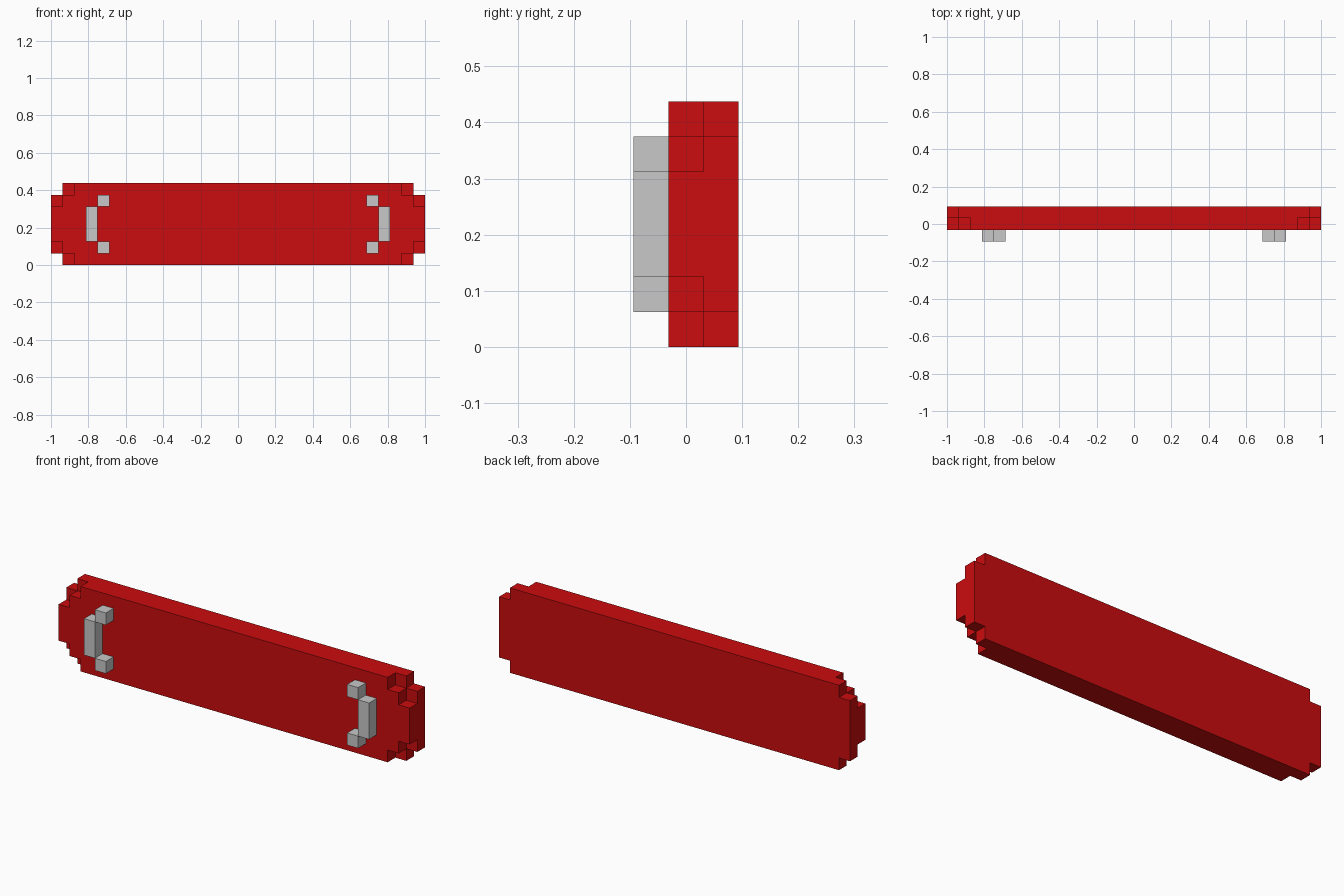
import bpy, bmesh

if "Cube" in bpy.data.objects:
    bpy.data.objects.remove(bpy.data.objects["Cube"])

U = 1 / 16          # one block unit


def material(name, rgb):
    m = bpy.data.materials.new(name)
    m.diffuse_color = (*rgb, 1)
    m.use_nodes = True
    m.node_tree.nodes["Principled BSDF"].inputs["Base Color"].default_value = m.diffuse_color
    return m


RED = material("red", (0.60, 0.0038, 0.0045))
GREY = material("light grey", (0.58, 0.58, 0.58))


def finish(name, bm, mat):
    bmesh.ops.recalc_face_normals(bm, faces=bm.faces)
    mesh = bpy.data.meshes.new(name)
    bm.to_mesh(mesh)
    bm.free()
    mesh.materials.append(mat)
    bpy.context.collection.objects.link(bpy.data.objects.new(name, mesh))


def stepped_plate(name, quarter, y0, y1):
    """Extrude an outline mirrored from its upper right quarter (units, about z = 3.5)."""
    right = quarter + [(x, -z) for x, z in reversed(quarter)]
    outline = right + [(-x, z) for x, z in reversed(right)]
    bm = bmesh.new()
    face = bm.faces.new([bm.verts.new((x * U, y0 * U, (z + 3.5) * U)) for x, z in outline])
    new = bmesh.ops.extrude_face_region(bm, geom=[face])["geom"]
    bmesh.ops.translate(bm, vec=(0, (y1 - y0) * U, 0),
                        verts=[v for v in new if isinstance(v, bmesh.types.BMVert)])
    finish(name, bm, RED)


def box(bm, x0, x1, y0, y1, z0, z1):
    verts = bmesh.ops.create_cube(bm, size=1)["verts"]
    bmesh.ops.scale(bm, vec=((x1 - x0) * U, (y1 - y0) * U, (z1 - z0) * U), verts=verts)
    bmesh.ops.translate(bm, verts=verts,
                        vec=((x0 + x1) / 2 * U, (y0 + y1) / 2 * U, (z0 + z1) / 2 * U))


# Red panel: front layer with two corner steps, back layer with one
stepped_plate("panel_front", [(14, 3.5), (14, 2.5), (15, 2.5), (15, 1.5), (16, 1.5)], -0.5, 0.5)
stepped_plate("panel_back", [(15, 3.5), (15, 2.5), (16, 2.5)], 0.5, 1.5)

# Grey bracket-shaped handles: a bar and two end blocks on each side
for side, s in (("left", -1), ("right", 1)):
    bm = bmesh.new()
    for a, b, z0, z1 in ((12, 13, 2, 5), (11, 12, 5, 6), (11, 12, 1, 2)):
        x0, x1 = sorted((s * a, s * b))
        box(bm, x0, x1, -1.5, -0.5, z0, z1)
    finish(side + "_handle", bm, GREY)
